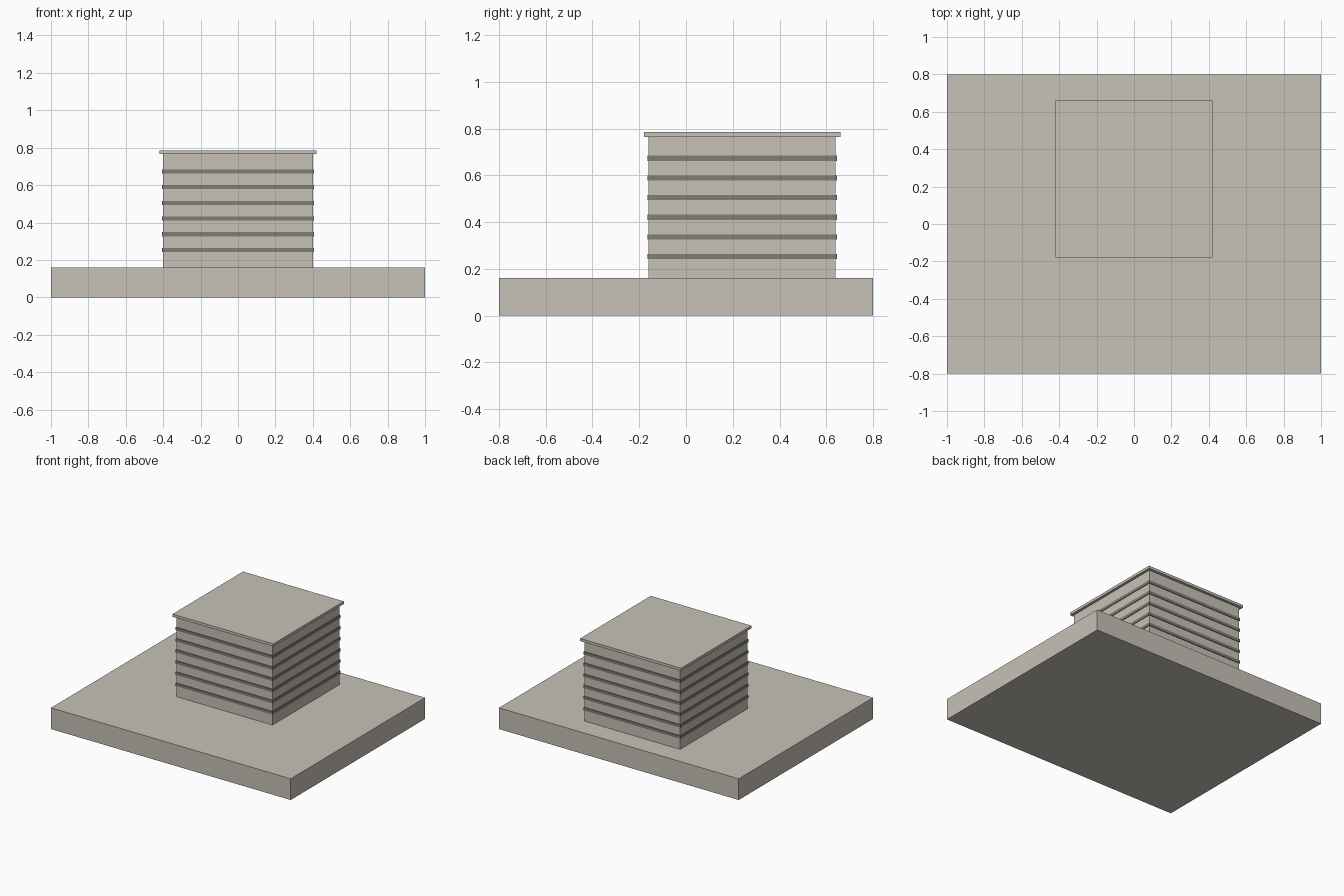
import bpy

cube = bpy.data.objects.get("Cube")
if cube:
    bpy.data.objects.remove(cube, do_unlink=True)


def make_material(name, rgb):
    mat = bpy.data.materials.new(name)
    mat.use_nodes = True
    mat.diffuse_color = (*rgb, 1)
    mat.node_tree.nodes["Principled BSDF"].inputs["Base Color"].default_value = (*rgb, 1)
    return mat


def box(name, width, depth, bottom, top, y, mat):
    bpy.ops.mesh.primitive_cube_add(size=1, location=(0, y, (bottom + top) / 2))
    obj = bpy.context.object
    obj.name = name
    obj.scale = (width, depth, top - bottom)
    bpy.ops.object.transform_apply(location=False, rotation=False, scale=True)
    obj.data.materials.append(mat)
    return obj


stone = make_material("warm_stone", (0.57, 0.54, 0.475))
dark = make_material("dark_band", (0.22, 0.205, 0.178))

BASE_TOP, ROOF, CENTRE_Y = 0.16, 0.765, 0.24

# Ground slab, tower and overhanging roof
box("base_slab", 2, 1.6, 0, BASE_TOP, 0, stone)
box("tower", 0.8, 0.8, BASE_TOP, ROOF, CENTRE_Y, stone)
box("roof_slab", 0.84, 0.84, ROOF, ROOF + 0.02, CENTRE_Y, stone)

# Thin bands marking the floors
for i in range(6):
    z = 0.253 + i * 0.084
    box(f"floor_band_{i + 1}", 0.81, 0.81, z - 0.011, z + 0.011, CENTRE_Y, dark)
